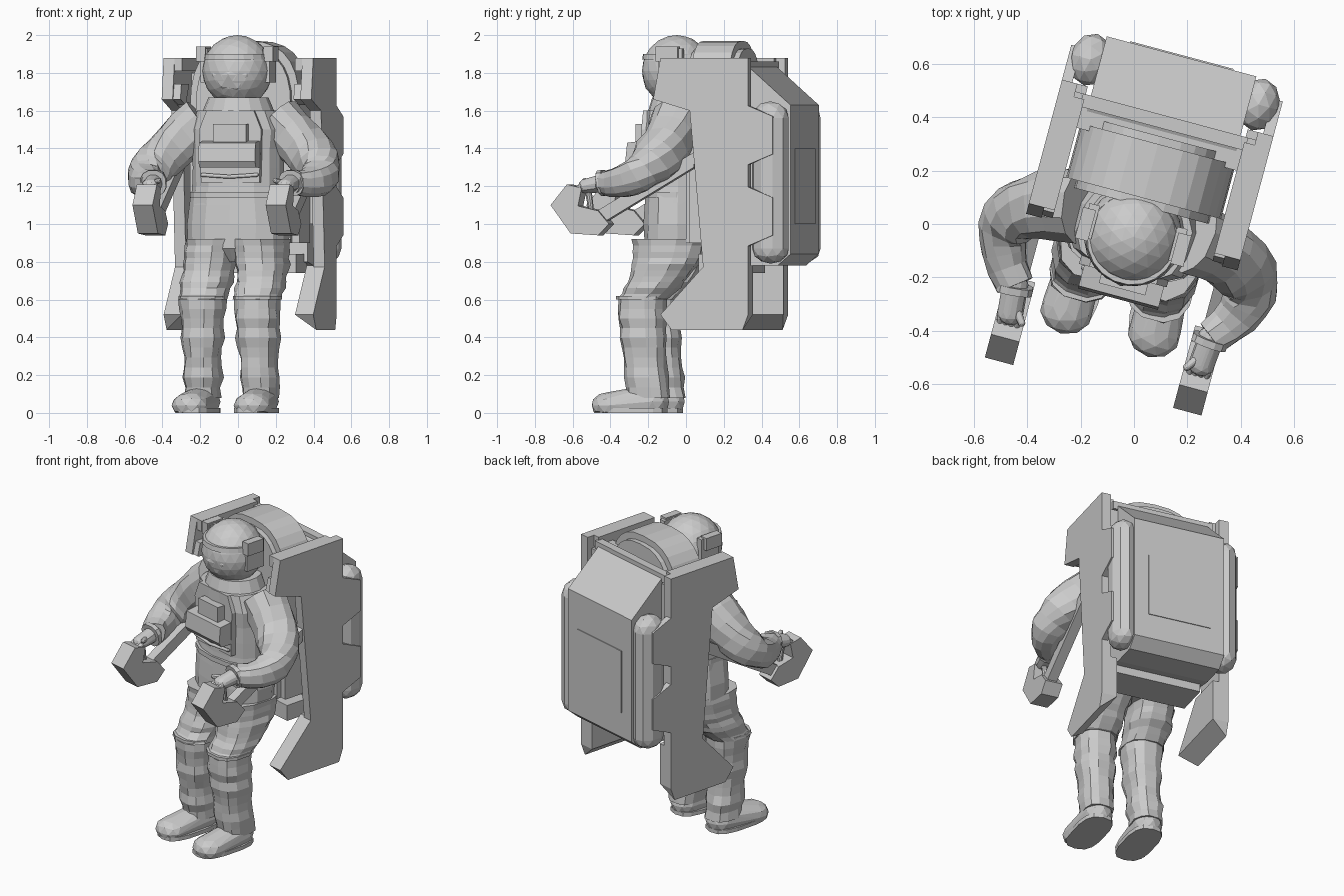
import bpy, bmesh, math, random
from mathutils import Vector

random.seed(4)
if "Cube" in bpy.data.objects:
    bpy.data.objects.remove(bpy.data.objects["Cube"])

GREY = (0.6, 0.6, 0.6, 1)
grey_material = bpy.data.materials.new("plain grey")
grey_material.use_nodes = True
grey_material.diffuse_color = GREY
grey_material.node_tree.nodes["Principled BSDF"].inputs["Base Color"].default_value = GREY


def finish(name, bm, side=1):
    """Mirror if asked, ground the part, and turn it with the whole figure."""
    for vert in bm.verts:
        vert.co.x *= side
        vert.co.z = max(vert.co.z, 0)
    bmesh.ops.recalc_face_normals(bm, faces=bm.faces)
    mesh = bpy.data.meshes.new(name)
    bm.to_mesh(mesh)
    bm.free()
    mesh.materials.append(grey_material)
    part = bpy.data.objects.new(name, mesh)
    part.location.x = 0.01
    part.rotation_euler.z = math.radians(-15)
    bpy.context.collection.objects.link(part)


def hull(name, points, side=1):
    bm = bmesh.new()
    for point in points:
        bm.verts.new(point)
    bmesh.ops.convex_hull(bm, input=bm.verts)
    loose = [vert for vert in bm.verts if not vert.link_faces]
    bmesh.ops.delete(bm, geom=loose, context="VERTS")
    bmesh.ops.dissolve_limit(bm, angle_limit=0.02, verts=bm.verts, edges=bm.edges)
    finish(name, bm, side)


def slab(name, outline, inner, outer, side=1):
    """Side outline of (y, z) points given a thickness across x."""
    hull(name, [(x, y, z) for x in (inner, outer) for y, z in outline], side)


def box(name, xs, ys, zs, side=1):
    hull(name, [(x, y, z) for x in xs for y in ys for z in zs], side)


def ball_points(centre, size, detail=2):
    bm = bmesh.new()
    bmesh.ops.create_icosphere(bm, subdivisions=detail, radius=1)
    points = [Vector(centre) + vert.co * Vector(size) for vert in bm.verts]
    bm.free()
    return points


def capsule(name, start, end, start_size, end_size, side=1):
    hull(name, ball_points(start, start_size) + ball_points(end, end_size), side)


def squash(value, power):
    return math.copysign(abs(value) ** power, value)


def tube(name, centres, radii, side=1, level=True, sides=12, square=0.8, crease=0.0):
    """Loft of rounded rings, lying level or square to the path."""
    bm = bmesh.new()
    rings = []
    last = len(centres) - 1
    for i, (centre, (across, along)) in enumerate(zip(centres, radii)):
        u, v = Vector((1, 0, 0)), Vector((0, 1, 0))
        if not level:
            tangent = Vector(centres[min(i + 1, last)]) - Vector(centres[max(i - 1, 0)])
            u = tangent.cross(Vector((0, 0, 1))).normalized()
            v = u.cross(tangent).normalized()
        ring = []
        swell = random.uniform(-crease, crease)
        for k in range(sides):
            angle = math.tau * (k + 0.5) / sides
            c, s = squash(math.cos(angle), square), squash(math.sin(angle), square)
            fold = swell + random.uniform(-crease, crease)
            ring.append(bm.verts.new(Vector(centre) + u * c * (across + fold) + v * s * (along + fold)))
        rings.append(ring)
    for low, high in zip(rings, rings[1:]):
        for k in range(sides):
            n = (k + 1) % sides
            bm.faces.new((low[k], low[n], high[n], high[k]))
    bm.faces.new(rings[0])
    bm.faces.new(rings[-1])
    finish(name, bm, side)


def limb(name, start, bend, end, start_radii, end_radii, side, level):
    """Creased sleeve or trouser leg along a curved path."""
    start, bend, end = Vector(start), Vector(bend), Vector(end)
    first, final = Vector(start_radii), Vector(end_radii)
    steps = [i / 10 for i in range(11)]
    centres = [start.lerp(bend, t).lerp(bend.lerp(end, t), t) for t in steps]
    tube(name, centres, [first.lerp(final, t) for t in steps], side, level, crease=0.006)


# Helmet with visor, brow band and neck ring
hull("helmet", ball_points((0, -0.05, 1.81), (0.185, 0.185, 0.19), 3))
hull("visor", ball_points((0, -0.08, 1.79), (0.16, 0.16, 0.14)))
tube("brow_band", [(0, -0.06, z) for z in (1.87, 1.9)], [(0.175, 0.175), (0.17, 0.17)], sides=20, square=1)
tube("neck_ring", [(0, -0.03, z) for z in (1.6, 1.67)], [(0.19, 0.17), (0.16, 0.15)], sides=16, square=1)

# Torso, waist and seat
tube("torso", [(0, -0.03, z) for z in (1.1, 1.2, 1.3, 1.4, 1.5, 1.6)],
     [(width, 0.17) for width in (0.25, 0.25, 0.25, 0.25, 0.25, 0.21)], sides=14, crease=0.005)
tube("waist_ring", [(0, -0.04, z) for z in (1.14, 1.17)], [(0.255, 0.175)] * 2, sides=14)
tube("hips", [(0, -0.03, z) for z in (0.8, 0.87, 1, 1.15)],
     [(0.24, 0.12), (0.27, 0.18), (0.275, 0.18), (0.25, 0.17)], sides=14, crease=0.006)

# Chest plate, control boxes and hose
hull("chest_plate", [(x * w, y, z) for x in (-1, 1) for y in (-0.1, -0.2)
                     for w, z in ((0.16, 1.22), (0.17, 1.5), (0.13, 1.6))])
slab("chest_control_box", [(-0.2, 1.3), (-0.27, 1.3), (-0.29, 1.33), (-0.28, 1.43), (-0.2, 1.44)], -0.15, 0.16)
box("chest_upper_box", (-0.08, 0.1), (-0.25, -0.2), (1.4, 1.53))
for side in (-1, 1):
    capsule("belt_hose", (0, -0.22, 1.25), (0.15, -0.21, 1.26), [0.01] * 3, [0.01] * 3, side)

# Life support pack with a broad domed top
dome = [(squash(math.cos(math.pi * i / 14), 0.75), math.sin(math.pi * i / 14) ** 0.75) for i in range(15)]
for name, width, front, back in (("life_support_pack", 0.3, 0.1, 0.31), ("pack_middle", 0.26, 0.07, 0.34)):
    outline = [(width * c, 1.6 + (width + 0.07) * s) for c, s in dome] + [(-width, 0.9), (width, 0.9)]
    hull(name, [(x, y, z) for y in (front, back) for x, z in outline])

# Thruster backpack
slab("backpack_hull", [(0.3, 0.8), (0.36, 1.83), (0.4, 1.85), (0.65, 1.63), (0.65, 0.84), (0.58, 0.78),
                       (0.42, 0.78)], -0.29, 0.29)
box("backpack_crossbar", (-0.32, 0.32), (0.37, 0.42), (1.81, 1.86))
box("backpack_platform", (-0.31, 0.31), (0.29, 0.38), (1.76, 1.83))
box("backpack_lower_shelf", (-0.27, 0.27), (0.14, 0.36), (0.74, 0.84))
box("backpack_hatch", (-0.2, 0.2), (0.64, 0.655), (1, 1.4))

INNER, WEB, OUTER = 0.31, 0.35, 0.41   # depth of the backpack's side arms

for side, tag in ((1, "left_"), (-1, "right_")):
    # Side arms with back tabs, thruster heads and tapered feet
    slab(tag + "side_panel", [(0.13, 1.88), (0.45, 1.88), (0.45, 0.7), (0.21, 0.7), (0.13, 1.6)], WEB, OUTER, side)
    slab(tag + "thruster_head", [(-0.03, 1.88), (0.2, 1.88), (0.2, 1.6), (0.13, 1.6), (-0.07, 1.66)],
         WEB, OUTER, side)
    for middle in (1.47, 1.04):
        slab(tag + "panel_tab", [(y, middle + sign * half) for sign in (-1, 1)
                                 for y, half in ((0.44, 0.16), (0.585, 0.1))], 0.37, OUTER, side)
    box(tag + "thruster_top_rail", (INNER, OUTER), (-0.03, 0.4), (1.81, 1.88), side)
    slab(tag + "thruster_low_rail", [(-0.04, 1.74), (-0.06, 1.66), (0.05, 1.63), (0.12, 1.74)], INNER, OUTER, side)
    box(tag + "panel_spar", (0.28, WEB), (0.32, 0.42), (1, 1.8), side)
    hull(tag + "panel_foot", [(x, y, 0.78) for x in (INNER, OUTER) for y in (0.21, 0.45)]
         + [(x, y, 0.52) for x in (INNER, OUTER) for y in (-0.03, 0.45)]
         + [(OUTER, y, 0.44) for y in (0.03, 0.42)], side)
    capsule(tag + "tank", (0.325, 0.55, 0.87), (0.325, 0.55, 1.56), (0.08, 0.1, 0.08), (0.08, 0.1, 0.09), side)

    # Armrest, hand controller and stick
    slab(tag + "armrest", [(-0.36, 1), (-0.38, 1.07), (0.15, 1.38), (0.15, 1.3)], 0.34, 0.4, side)
    slab(tag + "controller_front", [(-0.63, 1.1), (-0.54, 1.21), (-0.46, 1.19), (-0.5, 1), (-0.52, 0.95)],
         INNER, 0.42, side)
    slab(tag + "controller_base", [(-0.52, 0.95), (-0.5, 1.1), (-0.37, 1.07), (-0.31, 1), (-0.37, 0.94)],
         INNER, 0.42, side)
    capsule(tag + "control_stick", (0.37, -0.42, 1.07), (0.37, -0.44, 1.2), [0.015] * 3, [0.02] * 3, side)

    # Helmet lamps
    box(tag + "lamp_mount", (0.15, 0.19), (-0.1, 0.03), (1.75, 1.93), side)
    box(tag + "helmet_lamp", (0.16, 0.21), (-0.11, 0.01), (1.86, 1.94), side)

    # Sleeve, cuff, glove and fingers
    wrist = Vector((0.38, -0.34, 1.22))
    palm = Vector((0.37, -0.45, 1.2))
    limb(tag + "arm", (0.2, 0.01, 1.54), (0.64, -0.04, 1.19), wrist, (0.14, 0.14), (0.07, 0.07), side, False)
    tube(tag + "cuff", [wrist, wrist.lerp(palm, 0.25)], [(0.07, 0.07)] * 2, side, False)
    capsule(tag + "glove", wrist, palm, [0.05] * 3, (0.05, 0.04, 0.04), side)
    for k in range(4):
        knuckle = palm + Vector((0.022 * k - 0.035, -0.02, 0))
        tip = knuckle + Vector((0, -0.04, -0.03))
        capsule(tag + "finger", knuckle, tip, [0.014] * 3, [0.012] * 3, side)
    capsule(tag + "thumb", wrist.lerp(palm, 0.5), palm + Vector((-0.05, -0.02, 0.03)),
            [0.02] * 3, [0.014] * 3, side)

    # Trouser legs, knee ring and boots
    knee = Vector((0.15, -0.2, 0.6))
    limb(tag + "thigh", (0.13, -0.05, 0.92), (0.15, -0.05, 0.75), knee, (0.14, 0.2), (0.125, 0.135), side, True)
    tube(tag + "knee_ring", [knee, knee + Vector((0, 0, 0.02))], [(0.125, 0.135)] * 2, side)
    limb(tag + "shin", knee, (0.15, -0.2, 0.35), (0.16, -0.16, 0.08), (0.12, 0.13), (0.09, 0.11), side, True)
    capsule(tag + "boot", (0.16, -0.15, 0.06), (0.17, -0.38, 0.04), (0.09, 0.1, 0.09), (0.1, 0.09, 0.07), side)
    tube(tag + "sole", [(0.16, -0.26, z) for z in (0, 0.025)], [(0.1, 0.2)] * 2, side, sides=14, square=0.7)
